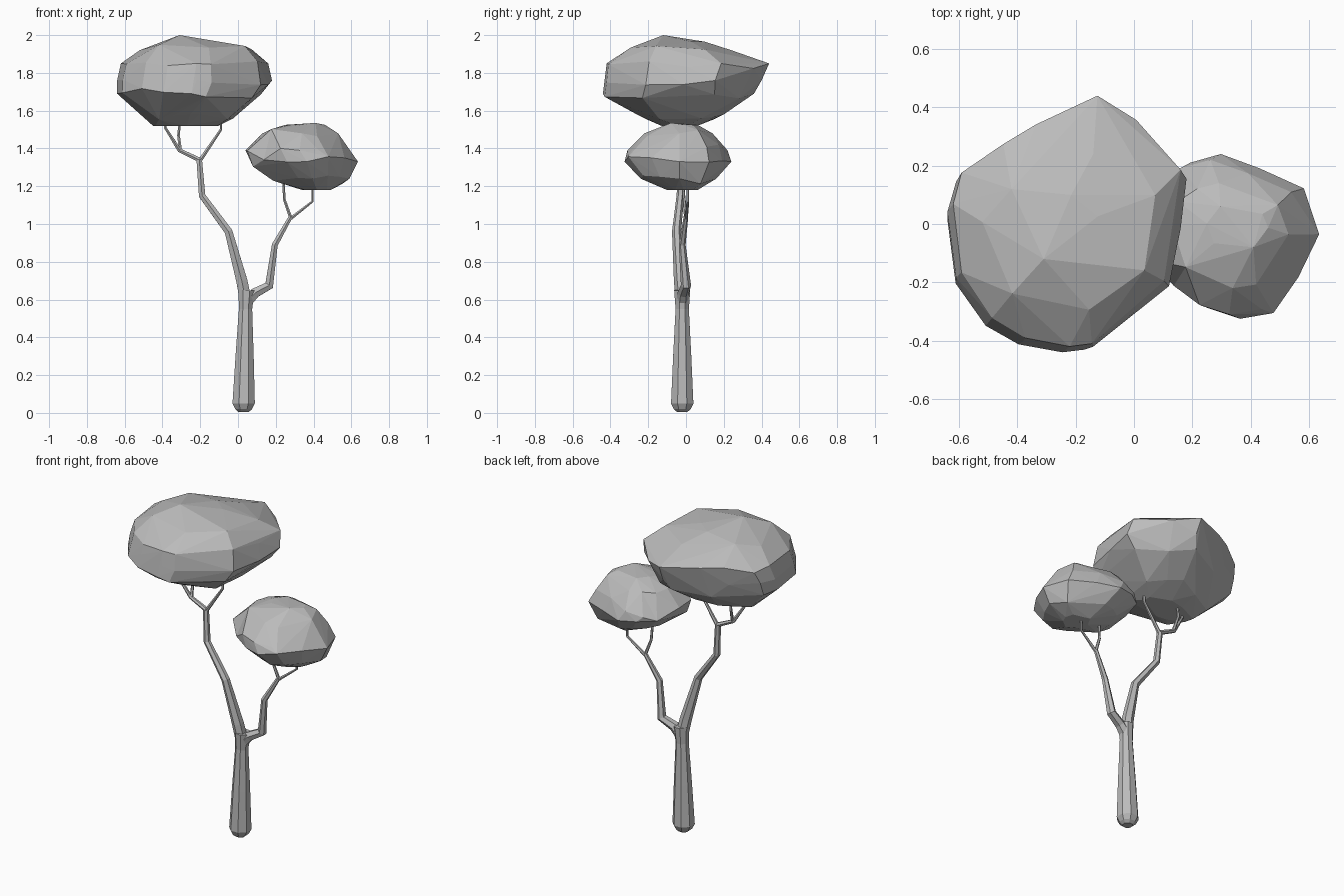
import bpy
import bmesh
import math
import random
from mathutils import Vector

random.seed(7)
cube = bpy.data.objects.get("Cube")
if cube:
    bpy.data.objects.remove(cube, do_unlink=True)

GREY = (0.5, 0.5, 0.5, 1)
grey = bpy.data.materials.new("plain grey")
grey.use_nodes = True
grey.diffuse_color = GREY
grey.node_tree.nodes["Principled BSDF"].inputs["Base Color"].default_value = GREY


def finish(name, bm):
    bmesh.ops.recalc_face_normals(bm, faces=bm.faces)
    mesh = bpy.data.meshes.new(name)
    bm.to_mesh(mesh)
    bm.free()
    mesh.materials.append(grey)
    obj = bpy.data.objects.new(name, mesh)
    bpy.context.collection.objects.link(obj)
    return obj


def limb(name, path, sides=6):
    """Faceted tapering tube through (x, y, z, radius) points."""
    bm = bmesh.new()
    pts = [Vector(p[:3]) for p in path]
    rings = []
    for i, p in enumerate(pts):
        ahead = pts[min(i + 1, len(pts) - 1)] - p
        behind = p - pts[max(i - 1, 0)]
        along = (ahead.normalized() + behind.normalized()).normalized()
        side = Vector((0, 1, 0)).cross(along).normalized()
        up = along.cross(side)
        ring = []
        for k in range(sides):
            a = math.tau * (k + 0.5) / sides
            ring.append(bm.verts.new(p + path[i][3] * (side * math.cos(a) + up * math.sin(a))))
        rings.append(ring)
    for low, high in zip(rings, rings[1:]):
        for k in range(sides):
            n = (k + 1) % sides
            bm.faces.new((low[k], low[n], high[n], high[k]))
    bm.faces.new(rings[0][::-1])
    bm.faces.new(rings[-1])
    return finish(name, bm)


def canopy(name, outline, layers, knobs):
    """Faceted hull: one plan outline fitted to a box (x0, x1, y0, y1, z) per layer."""
    xs, ys = zip(*outline)
    bm = bmesh.new()
    for i, (x0, x1, y0, y1, z) in enumerate(layers):
        end = i in (0, len(layers) - 1)
        for k, (x, y) in enumerate(outline):
            extreme = x in (min(xs), max(xs)) or y in (min(ys), max(ys))
            if end and not extreme and k % 2:
                continue
            u = (x - min(xs)) / (max(xs) - min(xs))
            v = (y - min(ys)) / (max(ys) - min(ys))
            lift = 0 if end or extreme else random.uniform(-0.03, 0.03)
            bm.verts.new((x0 + u * (x1 - x0), y0 + v * (y1 - y0), z + lift))
    for knob in knobs:
        bm.verts.new(knob)
    hull = bmesh.ops.convex_hull(bm, input=bm.verts)
    loose = set(hull["geom_interior"] + hull["geom_unused"])
    bmesh.ops.delete(bm, geom=[g for g in loose if isinstance(g, bmesh.types.BMVert)], context="VERTS")
    # Merge tiny facets so the planes stay broad
    bmesh.ops.remove_doubles(bm, verts=bm.verts, dist=0.045)
    return finish(name, bm)


# Trunk and the two main branches
limb("trunk", [(.03, -.02, .005, .03), (.03, -.02, .02, .048), (.03, -.02, .05, .064),
               (.035, -.02, .3, .052), (.04, -.02, .55, .038), (.045, -.02, .65, .046)], 8)
limb("right_branch", [(.04, -.02, .6, .036), (.02, -.03, .7, .034), (-.05, -.05, .96, .024),
                      (-.19, -.03, 1.15, .02), (-.205, -.02, 1.34, .017)])
limb("left_branch", [(.04, -.02, .58, .034), (.09, -.015, .635, .03), (.165, 0, .675, .027),
                     (.195, -.02, .89, .018), (.28, 0, 1.04, .012)])

# Twigs holding the canopies
limb("right_inner_twig", [(-.205, -.02, 1.33, .012), (-.09, -.02, 1.5, .008), (-.09, -.02, 1.58, .007)])
limb("right_outer_twig", [(-.205, -.02, 1.34, .014), (-.31, -.02, 1.39, .012),
                          (-.385, -.04, 1.51, .008), (-.385, -.04, 1.57, .007)])
limb("right_middle_twig", [(-.305, -.02, 1.39, .01), (-.315, .01, 1.47, .008), (-.305, .01, 1.57, .007)])
limb("left_inner_twig", [(.28, 0, 1.03, .01), (.245, -.01, 1.13, .008), (.24, -.02, 1.25, .007)])
limb("left_outer_twig", [(.28, 0, 1.03, .01), (.395, .01, 1.12, .007), (.395, .01, 1.22, .007)])

# Large upper canopy
canopy("large_canopy",
       [(-.12, .44), (.02, .355), (.17, .21), (.18, .18), (.16, 0), (.12, -.21), (-.14, -.43),
        (-.22, -.44), (-.38, -.41), (-.5, -.34), (-.61, -.18), (-.64, .06), (-.61, .17),
        (-.46, .27), (-.34, .34)],
       [(-.45, -.1, -.13, .06, 1.52), (-.5, -.02, -.26, .2, 1.58), (-.64, .13, -.44, .36, 1.69),
        (-.64, .18, -.43, .4, 1.76), (-.62, .16, -.42, .44, 1.85), (-.52, .08, -.3, .24, 1.92),
        (-.38, -.12, -.18, .1, 1.965)],
       [(-.31, -.12, 2), (-.42, .12, 1.95)])

# Small lower canopy
canopy("small_canopy",
       [(.28, .25), (.42, .2), (.58, .13), (.635, -.03), (.56, -.18), (.47, -.305), (.35, -.325),
        (.24, -.29), (.11, -.21), (.05, -.12), (.04, .02), (.07, .15), (.17, .22)],
       [(.34, .49, -.1, .07, 1.18), (.18, .59, -.24, .16, 1.24), (.07, .635, -.325, .24, 1.33),
        (.04, .59, -.31, .22, 1.39), (.13, .53, -.22, .14, 1.48), (.25, .46, -.1, .07, 1.525)],
       [(.41, -.08, 1.535)])
